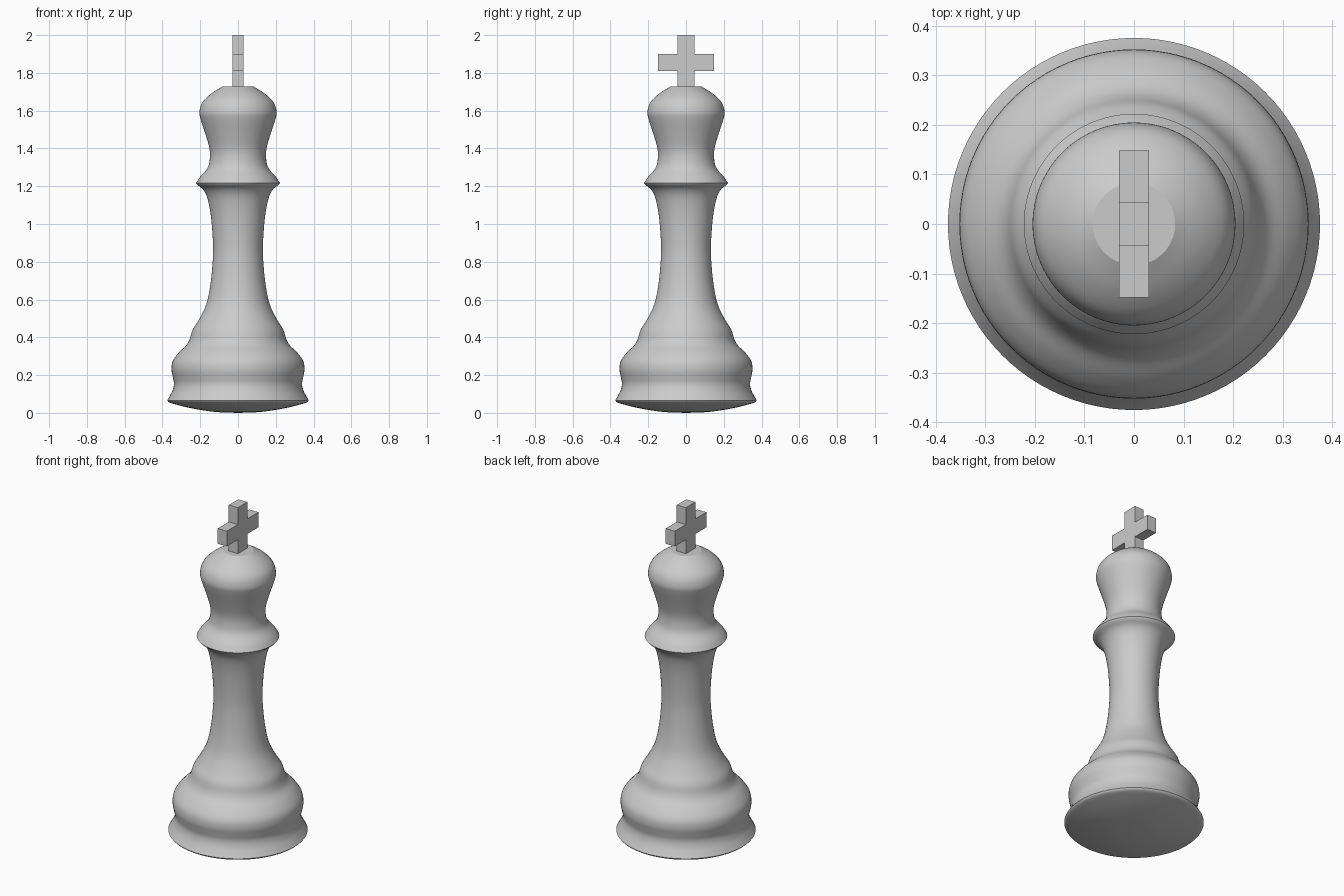
import bpy, bmesh, math
from mathutils import Vector

if "Cube" in bpy.data.objects:
    bpy.data.objects.remove(bpy.data.objects["Cube"])


def finish(bm, name):
    bmesh.ops.remove_doubles(bm, verts=bm.verts, dist=1e-5)
    bmesh.ops.recalc_face_normals(bm, faces=bm.faces)
    mesh = bpy.data.meshes.new(name)
    bm.to_mesh(mesh)
    bm.free()
    ob = bpy.data.objects.new(name, mesh)
    bpy.context.collection.objects.link(ob)
    return ob


def smooth_curve(pts, steps=4):
    """Catmull-Rom curve through the (radius, height) points."""
    p = [Vector(q) for q in pts]
    p = [2 * p[0] - p[1]] + p + [2 * p[-1] - p[-2]]
    out = []
    for a, b, c, d in zip(p, p[1:], p[2:], p[3:]):
        for i in range(steps):
            t = i / steps
            out.append(0.5 * (2 * b + (c - a) * t + (2 * a - 5 * b + 4 * c - d) * t * t
                              + (3 * b - a - 3 * c + d) * t ** 3))
    return out + [p[-2]]


# Turned body: shallow domed underside, moulded base, stem, collar and head
underside = [(0, 0), (0.12, 0.005), (0.24, 0.023), (0.335, 0.046), (0.365, 0.056), (0.375, 0.066)]
lower = [(0.375, 0.066), (0.362, 0.088), (0.346, 0.12), (0.339, 0.155), (0.345, 0.19),
         (0.352, 0.23), (0.345, 0.275), (0.313, 0.32), (0.275, 0.357), (0.256, 0.39),
         (0.24, 0.44), (0.205, 0.497), (0.168, 0.575), (0.146, 0.68), (0.134, 0.8),
         (0.132, 0.89), (0.142, 1.03), (0.16, 1.13), (0.183, 1.18), (0.213, 1.206), (0.222, 1.217)]
upper = [(0.222, 1.217), (0.2, 1.25), (0.162, 1.295), (0.149, 1.345), (0.151, 1.4),
         (0.172, 1.475), (0.198, 1.555), (0.204, 1.595), (0.188, 1.645), (0.142, 1.69), (0.083, 1.727)]
profile = smooth_curve(underside) + smooth_curve(lower) + smooth_curve(upper) + [Vector((0, 1.727))]

bm = bmesh.new()
verts = [bm.verts.new((max(r, 0), 0, z)) for r, z in profile]
edges = [bm.edges.new(pair) for pair in zip(verts, verts[1:])]
bmesh.ops.spin(bm, geom=verts + edges, cent=(0, 0, 0), axis=(0, 0, 1),
               angle=math.tau, steps=96, use_merge=False)
body = finish(bm, "turned_body")
bpy.context.view_layer.objects.active = body
body.select_set(True)
bpy.ops.object.shade_smooth_by_angle(angle=math.radians(30))

# Flat-sided cross on top, one outline extruded along x
w, arm, t = 0.044, 0.148, 0.03
z0, z1, z2, z3 = 1.727, 1.81, 1.90, 2.0
outline = [(-w, z0), (w, z0), (w, z1), (arm, z1), (arm, z2), (w, z2),
           (w, z3), (-w, z3), (-w, z2), (-arm, z2), (-arm, z1), (-w, z1)]
bm = bmesh.new()
face = bm.faces.new([bm.verts.new((-t, y, z)) for y, z in outline])
ext = bmesh.ops.extrude_face_region(bm, geom=[face])
bmesh.ops.translate(bm, vec=(2 * t, 0, 0),
                    verts=[v for v in ext["geom"] if isinstance(v, bmesh.types.BMVert)])
finish(bm, "top_cross")
